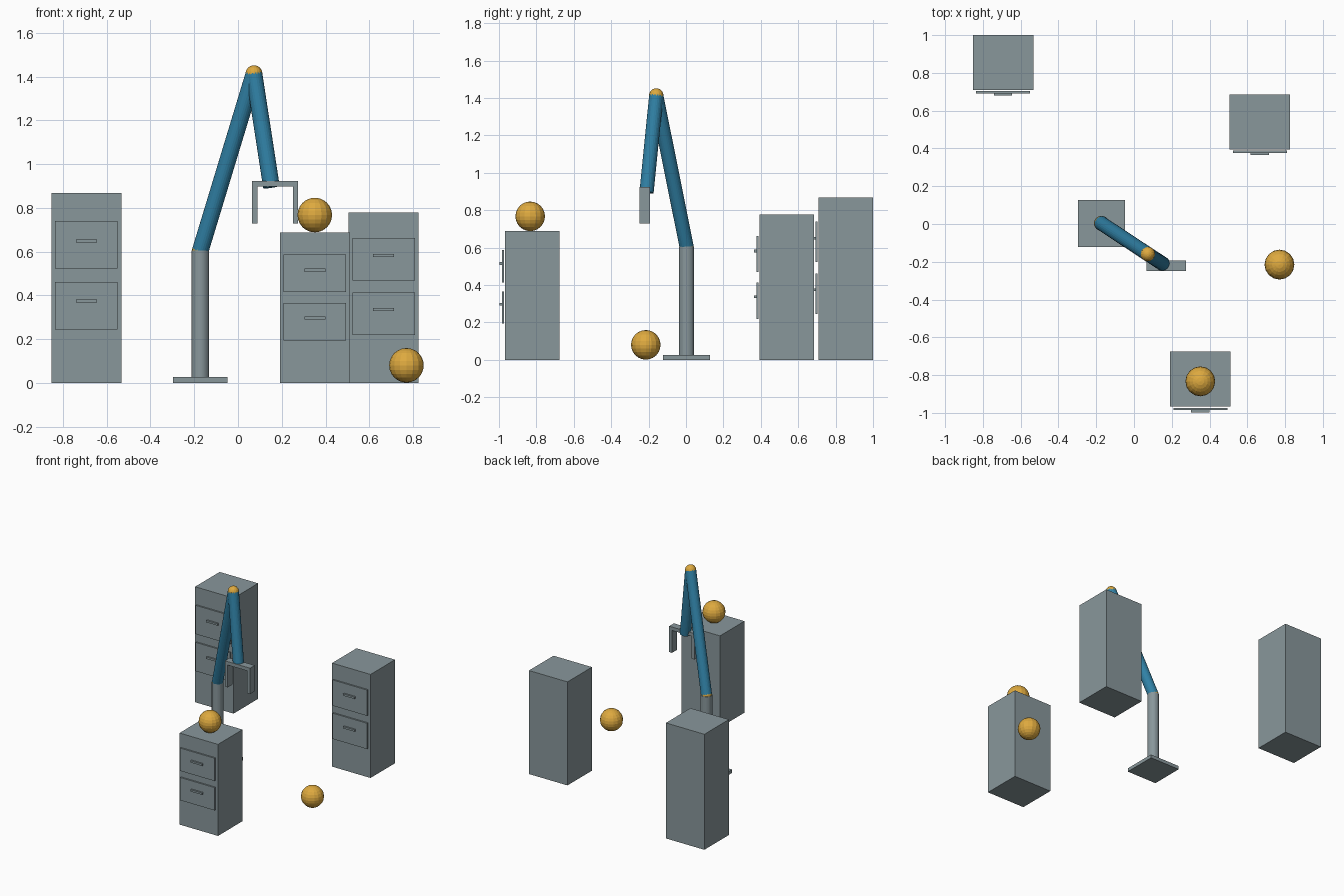
import bpy
from mathutils import Vector

if "Cube" in bpy.data.objects:
    bpy.data.objects.remove(bpy.data.objects["Cube"])


def material(name, rgb):
    m = bpy.data.materials.new(name)
    m.diffuse_color = (*rgb, 1)
    m.use_nodes = True
    m.node_tree.nodes["Principled BSDF"].inputs["Base Color"].default_value = m.diffuse_color
    return m


GREY = material("steel grey", (0.25, 0.31, 0.33))
BLUE = material("arm blue", (0.03, 0.22, 0.38))
GOLD = material("warm gold", (0.73, 0.40, 0.05))


def finish(name, mat):
    ob = bpy.context.object
    ob.name = name
    ob.data.materials.append(mat)
    return ob


def box(name, lo, hi, mat=GREY):
    lo, hi = Vector(lo), Vector(hi)
    bpy.ops.mesh.primitive_cube_add(size=1, location=(lo + hi) / 2)
    ob = finish(name, mat)
    ob.scale = hi - lo
    return ob


def tube(name, a, b, radius, mat):
    a, b = Vector(a), Vector(b)
    bpy.ops.mesh.primitive_cylinder_add(vertices=24, radius=radius,
                                        depth=(b - a).length, location=(a + b) / 2)
    ob = finish(name, mat)
    ob.rotation_euler = (b - a).to_track_quat('Z', 'Y').to_euler()
    return ob


def ball(name, center, radius):
    bpy.ops.mesh.primitive_uv_sphere_add(segments=16, ring_count=12,
                                         radius=radius, location=center)
    return finish(name, GOLD)


# Cabinets: body, two drawer fronts and two handles, spaced by cabinet height
def cabinet(tag, x, front, h):
    box(f"{tag}_cabinet_body", (x - 0.16, front, 0), (x + 0.16, front + 0.291, h))
    for level, mid, grip in (("lower", 0.406, 0.432), ("upper", 0.727, 0.748)):
        z, half = h * mid, h * 0.1245
        box(f"{tag}_{level}_drawer", (x - 0.143, front - 0.017, z - half),
            (x + 0.143, front - 0.006, z + half))
        z = h * grip
        box(f"{tag}_{level}_handle", (x - 0.048, front - 0.030, z - 0.007),
            (x + 0.048, front - 0.017, z + 0.007))


cabinet("back_left", -0.693, 0.709, 0.868)
cabinet("back_right", 0.666, 0.394, 0.778)
cabinet("front", 0.351, -0.967, 0.688)

# Loose balls, one on the front cabinet and one on the floor
ball("cabinet_ball", (0.351, -0.833, 0.767), 0.079)
ball("floor_ball", (0.770, -0.215, 0.080), 0.079)

# Robot stand
shoulder = (-0.172, 0.003, 0.605)
elbow = (0.073, -0.159, 1.413)
wrist = (0.153, -0.211, 0.895)
box("base_plate", (-0.297, -0.123, 0), (-0.047, 0.128, 0.026))
tube("column", (-0.172, 0.003, 0.02), shoulder, 0.04, GREY)

# Arm links and ball joints
tube("upper_arm", shoulder, elbow, 0.038, BLUE)
tube("forearm", elbow, wrist, 0.038, BLUE)
ball("shoulder_joint", shoulder, 0.0385)
ball("elbow_joint", elbow, 0.0385)

# Gripper
y0, y1 = -0.249, -0.193
box("gripper_bar", (0.065, y0, 0.897), (0.275, y1, 0.923))
for side, x in (("left", 0.065), ("right", 0.251)):
    box(f"gripper_{side}_finger", (x, y0, 0.729), (x + 0.024, y1, 0.897))
